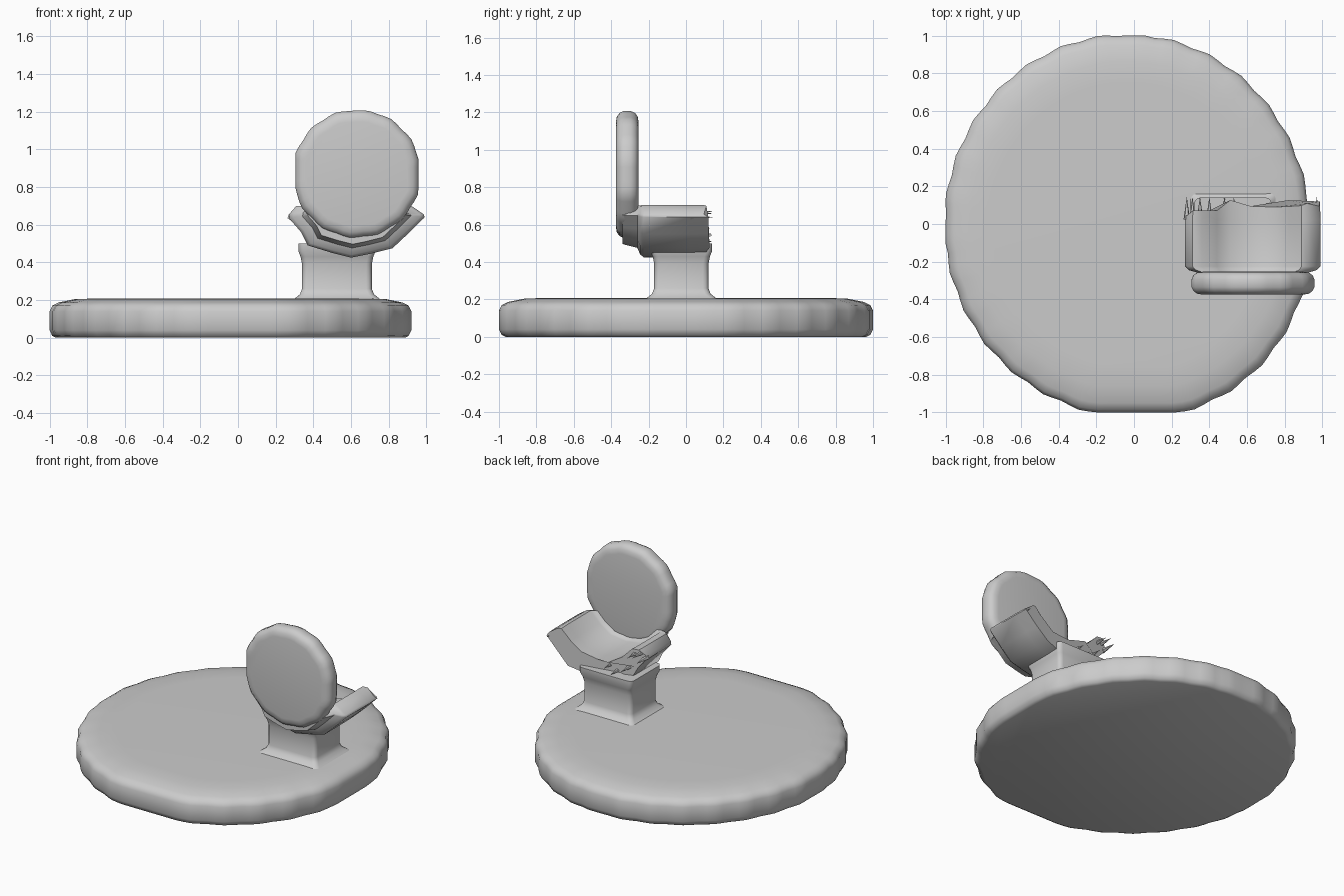
import bpy
import bmesh
import math
import random
from mathutils import Vector

random.seed(4)
old = bpy.data.objects.get("Cube")
if old:
    bpy.data.objects.remove(old, do_unlink=True)

grey = bpy.data.materials.new("plain_grey")
grey.use_nodes = True
colour = (0.6, 0.6, 0.6, 1)
grey.diffuse_color = colour
grey.node_tree.nodes["Principled BSDF"].inputs["Base Color"].default_value = colour


def finish(obj, name, angle=40):
    obj.name = name
    obj.data.materials.clear()
    obj.data.materials.append(grey)
    bpy.ops.object.select_all(action='DESELECT')
    obj.select_set(True)
    bpy.context.view_layer.objects.active = obj
    bpy.ops.object.shade_smooth_by_angle(angle=math.radians(angle))


def loft(name, rings, angle=40):
    """Skin a stack of equal rings and close both ends."""
    bm = bmesh.new()
    loops = [[bm.verts.new(p) for p in ring] for ring in rings]
    for a, b in zip(loops, loops[1:]):
        for i in range(len(a)):
            j = (i + 1) % len(a)
            bm.faces.new((a[i], a[j], b[j], b[i]))
    bm.faces.new(loops[0])
    bm.faces.new(loops[-1])
    bmesh.ops.recalc_face_normals(bm, faces=bm.faces)
    mesh = bpy.data.meshes.new(name)
    bm.to_mesh(mesh)
    bm.free()
    obj = bpy.data.objects.new(name, mesh)
    bpy.context.collection.objects.link(obj)
    finish(obj, name, angle)
    return obj


def clamp(v, low, high):
    return max(low, min(high, v))


def angles(n):
    return [2 * math.pi * i / n for i in range(n)]


# Wide base with a slightly uneven rim and flattened front and back
def base_ring(scale, z):
    ring = []
    for t in angles(120):
        bulge = 0.05 * max(0, math.cos(t + 0.87)) ** 3
        ripple = 0.006 * math.sin(30 * t) * min(1, scale ** 8)
        r = (1.005 + bulge + ripple) * scale
        x = clamp(r * 0.96 * math.cos(t), -0.96 * scale, 0.96 * scale)
        y = clamp(r * math.sin(t), -scale, scale)
        ring.append((x - 0.04, y, z))
    return ring


loft("round_base", [base_ring(s, z) for s, z in (
    (0.965, 0), (0.985, 0.01), (1, 0.04), (1, 0.14), (0.985, 0.17),
    (0.95, 0.187), (0.86, 0.205), (0.75, 0.208))])


# Square post, flared where it meets the base and the cradle
def post_ring(grow, z):
    ring = []
    for cx, cy, start in ((1, 1, 0), (-1, 1, 1), (-1, -1, 2), (1, -1, 3)):
        for k in range(4):
            t = (start + k / 3) * math.pi / 2
            ring.append((0.525 + cx * (0.155 + grow) + 0.03 * math.cos(t),
                         -0.025 + cy * (0.115 + grow) + 0.03 * math.sin(t), z))
    return ring


loft("post", [post_ring(g, z) for g, z in (
    (0.06, 0.19), (0.035, 0.212), (0.012, 0.23), (0, 0.26),
    (0, 0.39), (0.008, 0.43), (0.02, 0.46), (0.02, 0.5))])

# Trough-shaped cradle swept from front to back, torn at the rear
section = [(0.27, 0.635), (0.335, 0.56), (0.37, 0.49), (0.5, 0.45),
           (0.6, 0.425), (0.7, 0.445), (0.82, 0.475), (0.9, 0.55),
           (0.99, 0.64), (0.985, 0.655), (0.92, 0.7), (0.89, 0.705),
           (0.82, 0.635), (0.74, 0.58), (0.62, 0.565), (0.51, 0.58),
           (0.44, 0.615), (0.36, 0.695), (0.31, 0.7), (0.275, 0.66)]


def cradle_ring(y, scale):
    return [Vector((0.63 + (x - 0.63) * scale, y, 0.68 + (z - 0.68) * scale))
            for x, z in section]


rings = [cradle_ring(y, s) for y, s in (
    (-0.34, 0.72), (-0.26, 0.8), (-0.245, 0.94), (-0.225, 1), (0.02, 1), (0.1, 0.99))]
for p in rings[-1]:
    if p.x < 0.5:
        p.y = 0.05
    p.y += random.uniform(-0.015, 0.03)
loft("cradle", rings, 50)

# Thin splinters along the torn rear edge
for i, (x, z) in enumerate(((0.28, 0.64), (0.31, 0.67), (0.35, 0.66), (0.4, 0.55),
                            (0.48, 0.51), (0.53, 0.54), (0.97, 0.64))):
    bpy.ops.mesh.primitive_cone_add(vertices=5, radius1=0.018, radius2=0, depth=0.12,
                                    location=(x, 0.085, z), rotation=(-math.pi / 2, 0, 0))
    finish(bpy.context.object, f"splinter_{i + 1}")


# Upright round panel with flattened left, right and top edges
def panel_ring(y, inset):
    ring = []
    for t in angles(56):
        r = 0.339 + 0.004 * math.sin(14 * t) - inset
        x = clamp(r * math.cos(t), inset - 0.325, 0.328 - inset)
        z = clamp(r * math.sin(t), inset - 0.345, 0.337 - inset)
        ring.append((0.63 + x, y, 0.87 + z))
    return ring


loft("round_panel", [panel_ring(y, i) for y, i in (
    (-0.375, 0.06), (-0.37, 0.03), (-0.355, 0.01), (-0.335, 0),
    (-0.295, 0), (-0.272, 0.01), (-0.258, 0.03), (-0.253, 0.06))])
